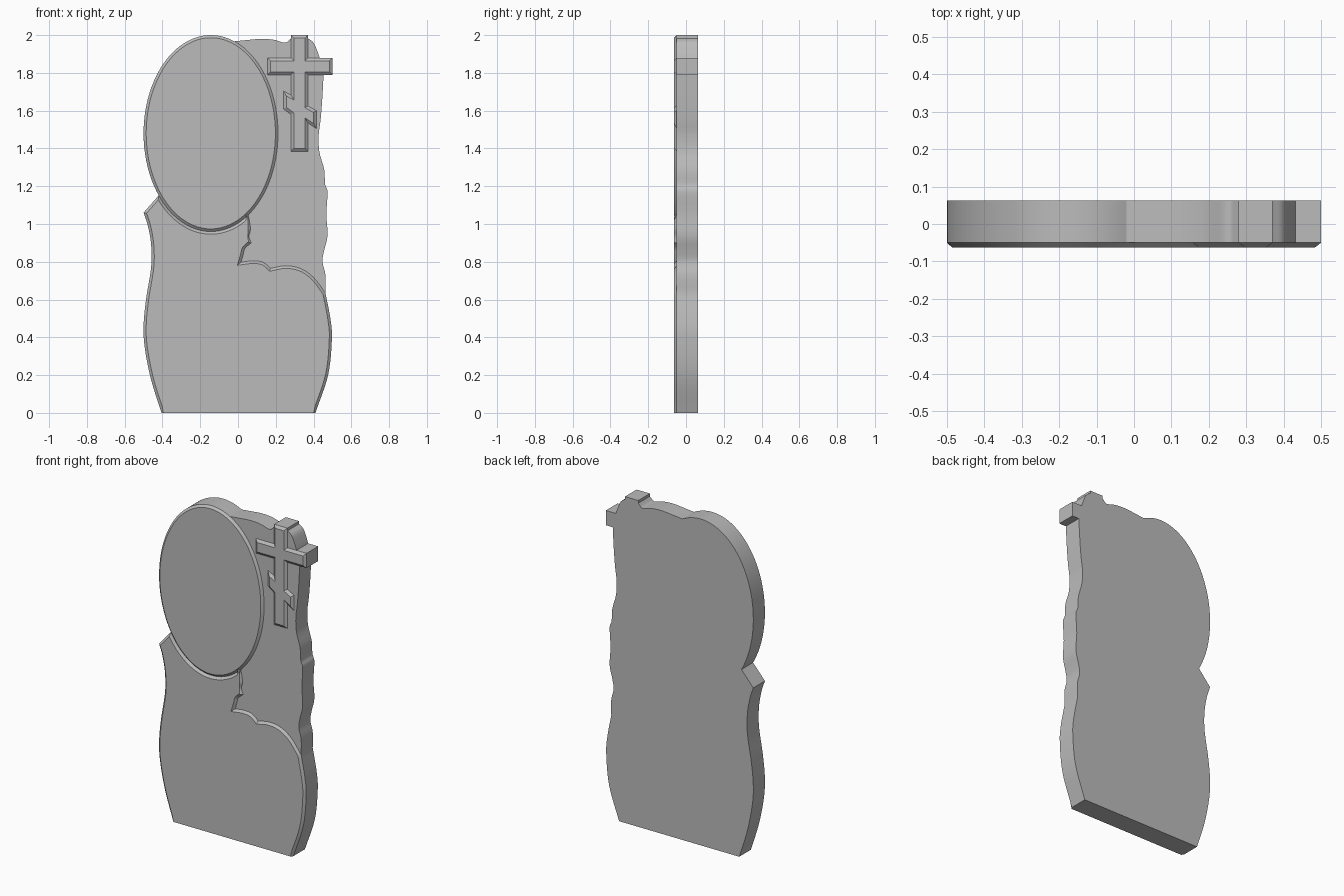
import bpy, bmesh, math
from mathutils import Vector

if "Cube" in bpy.data.objects:
    bpy.data.objects.remove(bpy.data.objects["Cube"])

BACK, MID, FRONT = 0.0625, -0.05, -0.0625
BEVEL = 0.014

stone = bpy.data.materials.new("grey stone")
stone.diffuse_color = (0.5, 0.5, 0.5, 1)
stone.use_nodes = True
stone.node_tree.nodes["Principled BSDF"].inputs["Base Color"].default_value = stone.diffuse_color


def curve(pts, n=6):
    """Smooth Catmull-Rom line through the points."""
    p = [Vector(q) for q in pts]
    p = [2 * p[0] - p[1]] + p + [2 * p[-1] - p[-2]]
    out = []
    for a, b, c, d in zip(p, p[1:], p[2:], p[3:]):
        for i in range(n):
            t = i / n
            out.append(0.5 * (2 * b + (c - a) * t + (2 * a - 5 * b + 4 * c - d) * t * t
                              + (3 * b - a - 3 * c + d) * t ** 3))
    return out + [p[-2]]


def oval(a0, a1, n):
    """Arc of the portrait oval, angles in degrees."""
    out = []
    for i in range(n + 1):
        a = math.radians(a0 + (a1 - a0) * i / n)
        out.append(Vector((-0.144 + 0.356 * math.cos(a), 1.48 + 0.52 * math.sin(a))))
    return out


def clean(pts):
    out = []
    for p in map(Vector, pts):
        if not out or (p - out[-1]).length > 1e-4:
            out.append(p)
    if (out[0] - out[-1]).length < 1e-4:
        out.pop()
    return out


def inset(pts, d):
    """Mitred inset of a clockwise outline; the foot stays on the ground."""
    out = []
    for i, p in enumerate(pts):
        e1, e2 = (p - pts[i - 1]).normalized(), (pts[(i + 1) % len(pts)] - p).normalized()
        n1, n2 = Vector((e1.y, -e1.x)), Vector((e2.y, -e2.x))
        q = p + (n1 + n2) * d / max(0.5, 1 + n1.dot(n2))
        if p.y < 1e-4:
            q.y = 0
        out.append(q)
    return out


def solid(name, pts, y0, y1, bevel=0.0, back=True):
    """Prism between two depths, front outline optionally inset."""
    pts = clean(pts)
    top = inset(pts, bevel) if bevel else pts
    bm = bmesh.new()
    a = [bm.verts.new((p.x, y0, p.y)) for p in pts]
    b = [bm.verts.new((p.x, y1, p.y)) for p in top]
    n = len(pts)
    for i in range(n):
        j = (i + 1) % n
        bm.faces.new((a[i], b[i], b[j], a[j]))
    front = bm.faces.new(b[::-1])
    if back:
        bm.faces.new(a)
    bm.normal_update()
    if front.normal.y > 0:
        bmesh.ops.reverse_faces(bm, faces=bm.faces[:])
    me = bpy.data.meshes.new(name)
    bm.to_mesh(me)
    bm.free()
    me.materials.append(stone)
    ob = bpy.data.objects.new(name, me)
    bpy.context.collection.objects.link(ob)
    bpy.ops.object.select_all(action='DESELECT')
    bpy.context.view_layer.objects.active = ob
    ob.select_set(True)
    bpy.ops.object.shade_smooth_by_angle(angle=math.radians(25))
    return ob


# Shared outline pieces
left_side = curve([(-.405, 0), (-.46, .175), (-.493, .34), (-.5, .46), (-.487, .6),
                   (-.46, .77), (-.46, .89), (-.477, .99), (-.5, 1.06)])
right_side = curve([(.463, .635), (.489, .5), (.497, .39), (.477, .2), (.41, 0)])
slab_top = curve([(-.02, 1.967), (.03, 1.972), (.12, 1.98), (.19, 1.975), (.25, 1.96), (.28, 1.983)])
slab_corner = curve([(.37, 1.983), (.4, 1.96), (.422, 1.91), (.432, 1.88)])
slab_right = curve([(.453, 1.79), (.446, 1.66), (.437, 1.55), (.427, 1.47), (.431, 1.38),
                    (.456, 1.29), (.461, 1.21), (.474, 1.17), (.468, 1.05), (.474, .94),
                    (.456, .86), (.447, .8), (.463, .73), (.463, .635)], 4)

# Full-depth body: silhouette of slab, oval, panel and cross together
solid("slab_body", left_side + oval(219.2, 69.6, 60) + slab_top + [(.28, 2), (.37, 2)]
      + slab_corner + [(.5, 1.88), (.5, 1.79)] + slab_right + right_side, BACK, MID)

# Raised oval portrait plate
solid("oval_plate", oval(360, 0, 120), MID, FRONT, BEVEL, False)

# Raised lower panel with the scrolled upper edge
scroll = (curve([(.055, 1.047), (.066, .975), (.058, .935), (.07, .9)], 5)
          + curve([(.07, .9), (.037, .87), (.027, .835), (.016, .798)], 5)
          + curve([(.016, .798), (.075, .805), (.125, .8), (.155, .782), (.172, .765)], 5)
          + curve([(.172, .765), (.25, .779), (.33, .765), (.4, .717), (.463, .635)], 5))
solid("lower_panel", left_side + oval(219.2, 304, 40) + scroll + right_side,
      MID, FRONT, BEVEL, False)

# Raised cross with slanted foot bar
solid("cross", [(.28, 2), (.37, 2), (.37, 1.88), (.5, 1.88), (.5, 1.79), (.37, 1.79),
                (.37, 1.625), (.415, 1.6), (.415, 1.505), (.37, 1.535), (.37, 1.385),
                (.28, 1.385), (.28, 1.58), (.24, 1.61), (.24, 1.705), (.28, 1.683),
                (.28, 1.79), (.157, 1.79), (.157, 1.88), (.28, 1.88)],
      MID, FRONT, 0.016, False)
